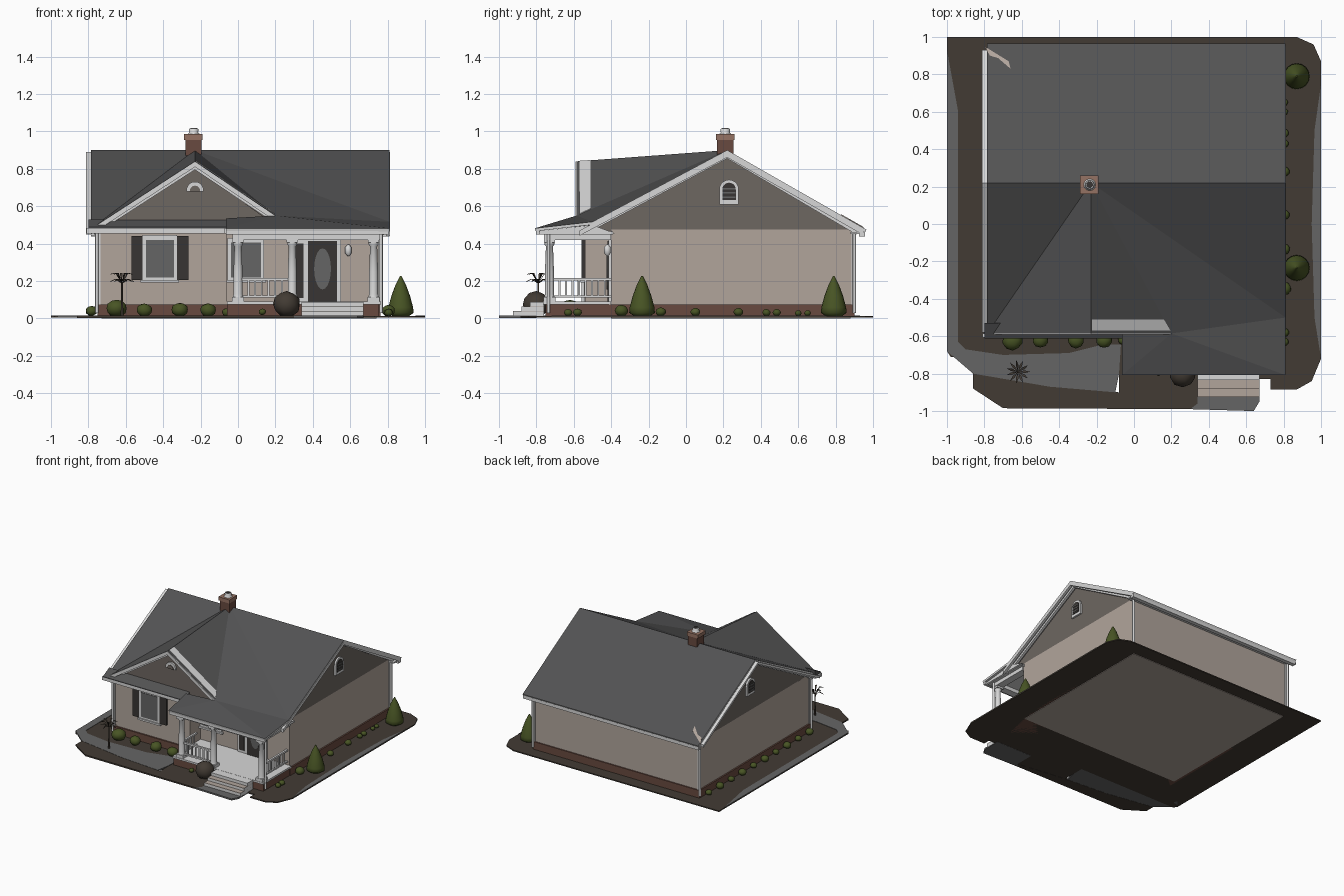
import bpy, bmesh, math, random
from mathutils import Vector as V

if "Cube" in bpy.data.objects:
    bpy.data.objects.remove(bpy.data.objects["Cube"])
random.seed(4)

COL = {"wall_beige": (.44, .375, .33), "gable_taupe": (.155, .135, .12), "roof_grey": (.085, .085, .087),
       "trim_white": (.68, .68, .68), "brick_red": (.14, .068, .05), "soil_brown": (.055, .044, .034),
       "leaf_green": (.065, .09, .018), "concrete_grey": (.13, .13, .13), "shutter_dark": (.04, .036, .033),
       "cap_clay": (.30, .17, .125)}
M = {}
for n, c in COL.items():
    M[n] = bpy.data.materials.new(n)
    M[n].diffuse_color = (*c, 1)


def make(name, bm, *mats):
    me = bpy.data.meshes.new(name)
    bm.to_mesh(me)
    bm.free()
    ob = bpy.data.objects.new(name, me)
    bpy.context.collection.objects.link(ob)
    for m in mats:
        me.materials.append(M[m])
    return ob


def prism(name, pts, vec, mat):
    # polygon swept along a vector
    bm = bmesh.new()
    a = [bm.verts.new(p) for p in pts]
    b = [bm.verts.new(V(p) + V(vec)) for p in pts]
    n = len(a)
    bm.faces.new(a)
    bm.faces.new(b[::-1])
    for i in range(n):
        bm.faces.new((a[i], b[i], b[(i + 1) % n], a[(i + 1) % n]))
    bmesh.ops.recalc_face_normals(bm, faces=bm.faces)
    return make(name, bm, mat)


def box(name, x0, x1, y0, y1, z0, z1, mat):
    return prism(name, [(x0, y0, z0), (x1, y0, z0), (x1, y1, z0), (x0, y1, z0)], (0, 0, z1 - z0), mat)


def slab(name, pts, z0, z1, mat):
    return prism(name, [(x, y, z0) for x, y in pts], (0, 0, z1 - z0), mat)


def lathe(name, x, y, prof, mat, seg=16):
    # profile of (radius, z) turned about a vertical axis
    bm = bmesh.new()
    rings = [[bm.verts.new((x + r * math.cos(t * math.tau / seg), y + r * math.sin(t * math.tau / seg), z))
              for t in range(seg)] for r, z in prof]
    for p, q in zip(rings, rings[1:]):
        for i in range(seg):
            bm.faces.new((p[i], p[(i + 1) % seg], q[(i + 1) % seg], q[i])).smooth = True
    bm.faces.new(rings[0][::-1])
    bm.faces.new(rings[-1])
    return make(name, bm, mat)


def bush(x, y, z, r, mat="leaf_green", sq=.85):
    bm = bmesh.new()
    bmesh.ops.create_icosphere(bm, subdivisions=2, radius=r)
    for v in bm.verts:
        v.co = V((x, y, z)) + V((v.co.x, v.co.y, v.co.z * sq)) * random.uniform(.95, 1.05)
    for f in bm.faces:
        f.smooth = True
    make("bush", bm, mat)


# ground: planting bed, drive, paths
slab("planting_bed", [(-1, 1), (.87, 1), (.96, .96), (1, .87), (1, -.72), (.95, -.84), (.87, -.885), (.73, -.885),
     (.73, -.83), (.67, -.83), (.34, -.83), (.34, -.96), (-.08, -.9), (-.08, -.71), (-.98, -.71), (-1, -.68)],
     .004, .013, "soil_brown")
slab("front_walk", [(-1, -.68), (-.95, -.62), (-.9, -.67), (-.7, -.7), (-.35, -.69), (-.17, -.645), (-.07, -.645),
     (-.08, -.8), (-.1, -.9), (-.45, -.87), (-.86, -.8)], .004, .016, "concrete_grey")
slab("drive", [(-.86, -.8), (-.45, -.87), (-.08, -.9), (.34, -.96), (.3, -.99), (-.7, -.985), (-.86, -.88)],
     .003, .0145, "soil_brown")
slab("entry_path", [(.34, -.8), (.67, -.8), (.67, -.95), (.64, -1), (.3, -.99), (.34, -.96)], .003, .016, "concrete_grey")
slab("left_strip", [(-1, .93), (-.94, .6), (-.94, -.67), (-1, -.68)], .012, .016, "concrete_grey")
slab("right_strip", [(1, .75), (.965, .5), (.95, 0), (.965, -.5), (1, -.72)], .012, .016, "concrete_grey")
box("house_underside", -.73, .74, -.4, .88, 0, .01, "wall_beige")

# walls and foundation
for nm, x0, x1, y0, y1 in (("main", -.74, .75, -.4, .89), ("wing", -.74, -.06, -.54, -.39)):
    box(nm + "_foundation", x0 - .012, x1 + .012, y0 - .012, y1 + .01, .004, .075, "brick_red")
    box(nm + "_walls", x0, x1, y0, y1, .075, .475, "wall_beige")
box("porch_foundation", -.06, .755, -.75, -.41, .004, .075, "brick_red")
box("porch_floor", -.06, .765, -.765, -.4, .075, .09, "trim_white")
prism("side_gables", [(-.74, -.52, .47), (-.74, .9, .47), (-.74, .22, .865)], (1.49, 0, 0), "gable_taupe")
prism("front_gable", [(-.73, -.535, .47), (.2, -.535, .5), (-.23, -.535, .805)], (0, .4, 0), "gable_taupe")

# roof
P = {"A": (-.23, -.585, .84), "B": (-.23, .22, .9), "C": (.81, -.5, .517), "D": (.81, -.808, .482),
     "E": (-.065, -.808, .482), "F": (.2, -.585, .55), "G": (-.065, -.585, .535), "L": (-.785, -.585, .48),
     "R": (-.785, .22, .9), "S": (.81, .22, .9), "T": (.81, .965, .475), "U": (-.785, .965, .475)}
bm = bmesh.new()
vs = {k: bm.verts.new(p) for k, p in P.items()}
for f in ("ABL", "BRL", "AFB", "BFC", "BCS", "FDC", "FED", "FGE", "RBU", "BTU", "BST"):
    fc = bm.faces.new([vs[k] for k in f])
    fc.normal_update()
    if fc.normal.z < 0:
        fc.normal_flip()
roof = make("roof", bm, "roof_grey", "trim_white")
so = roof.modifiers.new("thickness", "SOLIDIFY")
so.thickness, so.offset, so.material_offset, so.material_offset_rim = .016, -1, 1, 1
prism("gable_skirt_roof", [(-.8, -.612, .482), (-.8, -.612, .488), (-.8, -.53, .53), (-.8, -.53, .482)],
      (.735, 0, 0), "roof_grey")
# flashing strip behind the front gable edge, patch at the rear corner
prism("gable_flashing", [(-.225, -.57, .839), (.195, -.57, .556), (.16, -.51, .584), (-.225, -.51, .843)],
      (0, 0, .004), "trim_white")
prism("corner_patch", [(x, y, .9 - .5705 * (y - .22)) for x, y in ((-.8, .95), (-.66, .83), (-.67, .87), (-.77, .9))],
      (0, 0, .005), "wall_beige")


# rake boards under the roof edges
def rake(p, q, vec, h=.028):
    prism("rake_board", [p, q, V(q) - V((0, 0, h)), V(p) - V((0, 0, h))], vec, "trim_white")


for x, s in ((-.785, 1), (.81, -1)):
    for y, z in ((-.57, .473), (.95, .476)):
        rake((x - s * .002, .22, .889), (x - s * .002, y, z - .003), (s * .02, 0, 0))
        rake((x + s * .03, .22, .875), (x + s * .03, y * .96, z - .008), (s * .02, 0, 0), .02)
rake((-.812, .22, .889), (-.812, .93, .478), (.025, 0, 0), .02)
rake((-.812, .22, .889), (-.812, -.58, .468), (.025, 0, 0), .02)
for x, z in ((-.785, .48), (.2, .55)):
    rake((-.23, -.59, .838), (x, -.59, z - .002), (0, .02, 0))
    rake((-.23, -.555, .815), (x + (.02 if x < 0 else -.02), -.555, z - .01), (0, .02, 0), .02)

# gutters, eaves, downspouts
box("back_gutter", -.785, .81, .925, .958, .437, .462, "trim_white")
box("back_soffit", -.77, .8, .88, .94, .452, .462, "trim_white")
box("wing_gutter", -.81, -.07, -.606, -.585, .455, .483, "trim_white")
box("wing_soffit", -.78, -.06, -.59, -.52, .455, .482, "trim_white")
box("porch_gutter", -.065, .808, -.803, -.783, .448, .474, "trim_white")
box("porch_ceiling", -.06, .785, -.785, -.39, .45, .466, "trim_white")
prism("porch_side_fascia", [(.765, -.79, .455), (.765, -.79, .468), (.765, -.5, .5), (.765, -.38, .455)],
      (.025, 0, 0), "trim_white")
for x, y in ((-.755, -.55), (-.755, .9), (.762, .9), (.765, -.735)):
    lathe("downspout", x, y, [(.009, .03), (.009, .46)], "trim_white", 8)
for x, y in ((-.74, -.54), (-.74, .89), (.75, .89)):
    box("corner_board", x - .006, x + .006, y - .006, y + .006, .075, .475, "trim_white")

# porch beams, columns, railings
box("porch_beam", -.03, .76, -.76, -.70, .42, .46, "trim_white")
box("porch_side_beam", .70, .76, -.75, -.4, .42, .46, "trim_white")
for x in (0, .29, .725):
    box("column_base", x - .032, x + .032, -.762, -.698, .09, .115, "trim_white")
    lathe("column", x, -.73, [(.028, .115), (.024, .13), (.024, .25), (.019, .385), (.026, .395), (.026, .405)], "trim_white")
    box("column_cap", x - .03, x + .03, -.76, -.70, .405, .422, "trim_white")


def railing(a, b):
    a, b = V(a), V(b)
    d = b - a
    side = V((d.y, -d.x, 0)).normalized() * .016
    for z, h in ((.112, .012), (.203, .014)):
        p, q, up = a + V((0, 0, z)) - side / 2, b + V((0, 0, z)) - side / 2, V((0, 0, h))
        prism("rail", [p, q, q + up, p + up], side, "trim_white")
    n = round(d.length / .034)
    for i in range(1, n):
        c = a + d * i / n
        box("baluster", c.x - .005, c.x + .005, c.y - .005, c.y + .005, .115, .205, "trim_white")


railing((.02, -.73, 0), (.27, -.73, 0))
railing((.725, -.71, 0), (.725, -.4, 0))
railing((0, -.71, 0), (0, -.54, 0))

# entry steps
for i, m in enumerate(("wall_beige", "wall_beige", "trim_white")):
    box("step", .34, .67, -.925 + .045 * i, -.76, .012, .037 + .024 * i, "trim_white")
    box("tread", .34, .67, -.925 + .045 * i, -.76, .037 + .024 * i, .041 + .024 * i, m)


# windows with frame, sill and glass
def window(x0, x1, z0, z1, y):
    box("window_frame", x0, x1, y - .014, y, z0, z1, "trim_white")
    box("window_sill", x0 - .01, x1 + .01, y - .024, y, z0 - .014, z0, "trim_white")
    box("window_glass", x0 + .018, x1 - .018, y - .018, y, z0 + .015, z1 - .025, "concrete_grey")


window(-.51, -.325, .205, .445, -.54)
for x in (-.57, -.325):
    box("shutter", x, x + .06, -.553, -.54, .205, .44, "shutter_dark")
window(-.055, .14, .205, .43, -.4)

# front door, side light, lantern
box("door_frame", .285, .55, -.415, -.4, .09, .43, "trim_white")
box("front_door", .375, .53, -.421, -.4, .09, .415, "shutter_dark")
prism("door_glass", [(.452 + .045 * math.cos(t * math.tau / 20), -.421, .265 + .11 * math.sin(t * math.tau / 20))
      for t in range(20)], (0, -.004, 0), "concrete_grey")
box("side_light", .305, .35, -.42, -.4, .11, .4, "shutter_dark")
lathe("porch_lantern", .59, -.42, [(.006, .335), (.018, .35), (.018, .38), (.005, .395)], "trim_white", 8)


# arched gable vents
def arch(w, z0, zs):
    return [(-w, z0), (w, z0)] + [(w * math.cos(t * math.pi / 10), zs + w * math.sin(t * math.pi / 10)) for t in range(11)]


for x, s in ((.75, 1), (-.74, -1)):
    prism("vent_frame", [(x, .23 + a, z) for a, z in arch(.052, .61, .69)], (s * .014, 0, 0), "trim_white")
    prism("vent_opening", [(x, .23 + a, z) for a, z in arch(.036, .632, .69)], (s * .018, 0, 0), "shutter_dark")
    for z in (.645, .668, .69):
        box("vent_louver", x - .021, x + .021, .196, .264, z, z + .007, "concrete_grey")
prism("front_vent_frame", [(-.23 + a, -.535, z) for a, z in arch(.046, .68, .685)], (0, -.014, 0), "trim_white")
prism("front_vent_opening", [(-.23 + a, -.535, z) for a, z in arch(.028, .68, .682)], (0, -.018, 0), "gable_taupe")

# chimney
box("chimney", -.28, -.195, .165, .255, .78, .96, "brick_red")
box("chimney_cap", -.29, -.19, .16, .26, .955, .985, "cap_clay")
lathe("chimney_pot", -.237, .21, [(.032, .985), (.024, .995), (.026, 1.01), (.022, 1.015)], "trim_white", 12)
lathe("chimney_flue", -.237, .21, [(.018, 1.0), (.018, 1.017)], "shutter_dark", 12)

# cone trees and bushes
for y in (.79, -.235):
    lathe("cone_tree", .87, y, [(.045, .014), (.069, .03), (.066, .06), (.05, .12), (.028, .18), (.004, .228)], "leaf_green")
for x, r in ((-.65, .055), (-.5, .042), (-.31, .045), (-.16, .042), (-.06, .026)):
    bush(x, -.62, .015 + r * .7, r)
for y, r in ((-.345, .036), (-.58, .024), (-.63, .022), (-.135, .028), (.05, .026), (.28, .026), (.43, .022), (.485, .022),
             (.6, .018), (.65, .018)):
    bush(.805, y, .016 + r * .7, r)
for i in range(10):
    bush(-.783, .82 - i * .145, .04, .026 + .005 * (i % 2))
bush(.26, -.8, .075, .073, "soil_brown", .95)
bush(.13, -.79, .035, .02)

# spiky palm plant
lathe("palm_trunk", -.62, -.79, [(.008, .01), (.005, .1), (.005, .19)], "soil_brown", 8)
for i in range(11):
    t = i * math.tau / 11
    d, s, c = V((math.cos(t), math.sin(t), 0)), V((-math.sin(t), math.cos(t), 0)) * .007, V((-.62, -.79, .185))
    up = .07 if i % 2 else .03
    prism("palm_frond", [c, c + d * .035 + s + V((0, 0, up * .8)), c + d * .065 + V((0, 0, up - .02)),
          c + d * .035 - s + V((0, 0, up * .8))], (0, 0, .003), "soil_brown")

for m in bpy.data.materials:
    if m.users and not m.is_grease_pencil:
        m.use_nodes = True
        m.node_tree.nodes["Principled BSDF"].inputs["Base Color"].default_value = m.diffuse_color
